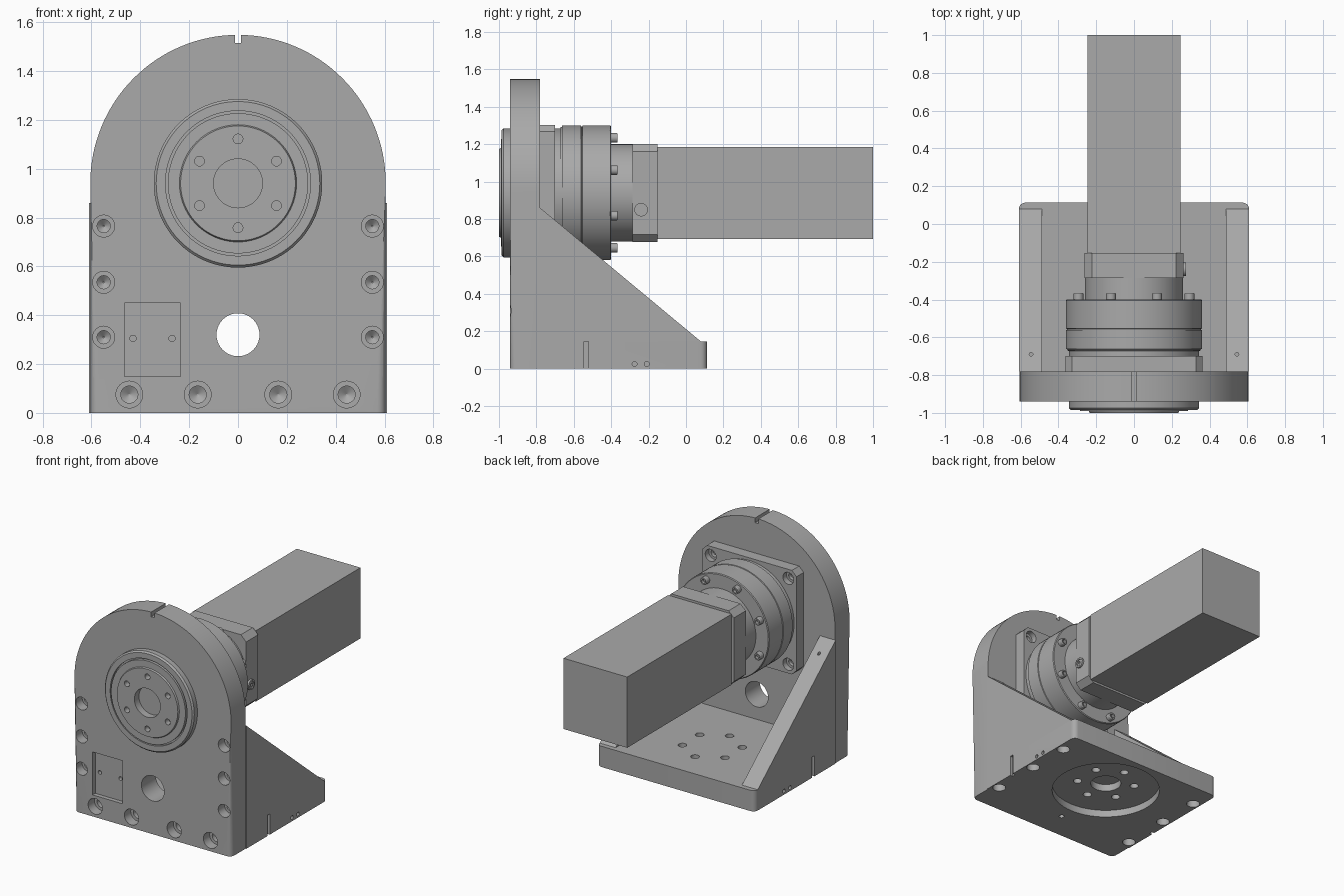
import bpy, bmesh, math
from mathutils import Vector

if "Cube" in bpy.data.objects:
    bpy.data.objects.remove(bpy.data.objects["Cube"])

grey = bpy.data.materials.new("machined grey")
grey.use_nodes = True
colour = (0.4, 0.4, 0.4, 1)
grey.diffuse_color = colour
grey.node_tree.nodes["Principled BSDF"].inputs["Base Color"].default_value = colour

AXIS_Z = 0.94  # height of the drive axis


def lathe(bm, profile, centre, axis, seg=24):
    """Closed turned solid from (radius, distance along axis) pairs."""
    turn = Vector(axis).to_track_quat('Z', 'Y')
    rings = []
    for r, h in profile:
        ring = []
        for i in range(seg):
            a = 2 * math.pi * i / seg
            p = Vector((r * math.cos(a), r * math.sin(a), h))
            ring.append(bm.verts.new(turn @ p + Vector(centre)))
        rings.append(ring)
    for low, high in zip(rings, rings[1:]):
        for i in range(seg):
            j = (i + 1) % seg
            bm.faces.new((low[i], low[j], high[j], high[i]))
    bm.faces.new(rings[0][::-1])
    bm.faces.new(rings[-1])


def rod(bm, r, length, centre, axis, seg=20):
    lathe(bm, [(r, 0), (r, length)], centre, axis, seg)


def prism(bm, outline, axis, a, b):
    """Extrude a 2D outline along axis 0, 1 or 2 from a to b."""
    def place(p, d):
        co = list(p)
        co.insert(axis, d)
        return bm.verts.new(co)
    near = [place(p, a) for p in outline]
    far = [place(p, b) for p in outline]
    bm.faces.new(near)
    bm.faces.new(far[::-1])
    for i in range(len(near)):
        j = (i + 1) % len(near)
        bm.faces.new((near[i], far[i], far[j], near[j]))


def box(bm, x, y, z):
    prism(bm, [(x[0], z[0]), (x[1], z[0]), (x[1], z[1]), (x[0], z[1])], 1, *y)


def octagon(half, c, cz=AXIS_Z):
    pts = [(half - c, half), (half, half - c), (half, c - half), (half - c, -half)]
    pts += [(-x, -z) for x, z in pts]
    return [(x, z + cz) for x, z in pts]


def make(name, bm, cutters=()):
    def to_object(label, mesh_bm):
        bmesh.ops.recalc_face_normals(mesh_bm, faces=mesh_bm.faces)
        mesh = bpy.data.meshes.new(label)
        mesh_bm.to_mesh(mesh)
        mesh_bm.free()
        ob = bpy.data.objects.new(label, mesh)
        bpy.context.collection.objects.link(ob)
        mesh.materials.append(grey)
        return ob
    ob = to_object(name, bm)
    bpy.ops.object.select_all(action='DESELECT')
    bpy.context.view_layer.objects.active = ob
    ob.select_set(True)
    for cut in cutters:
        tool = to_object("cutter", cut)
        tool.hide_render = True
        mod = ob.modifiers.new("cut", 'BOOLEAN')
        mod.operation = 'DIFFERENCE'
        mod.solver = 'EXACT'
        mod.object = tool
        bpy.ops.object.modifier_apply(modifier=mod.name)
        bpy.data.objects.remove(tool)
    bpy.ops.object.shade_smooth_by_angle(angle=math.radians(30))
    return ob


def counterbore(bm, r, inner, centre, axis):
    lathe(bm, [(r, 0), (r, .08), (inner, .08), (inner, .11), (.003, .13)], centre, axis)


def circle_points(radius, count, start):
    for i in range(count):
        a = math.radians(start + 360 * i / count)
        yield radius * math.cos(a), radius * math.sin(a)


# Arched front plate with a rounded front rim
bm = bmesh.new()
arch = [(-.605, 0), (.605, 0)]
arch += [(.605 * math.cos(math.pi * i / 64), AXIS_Z + .608 * math.sin(math.pi * i / 64))
         for i in range(65)]
prism(bm, arch, 1, -.94, -.78)
rim = [e for e in bm.edges if all(v.co.y < -.93 for v in e.verts)
       and any(v.co.z > .01 for v in e.verts)]
bmesh.ops.bevel(bm, geom=rim, offset=.035, segments=5, profile=.5, affect='EDGES')

cuts = bmesh.new()
box(cuts, (-.0125, .0125), (-1, -.7), (1.515, 1.6))
box(cuts, (-.465, -.235), (-1, -.91), (.15, .45))
rod(cuts, .088, .4, (0, -1, .32), (0, 1, 0), 40)
for side in (-1, 1):
    for x in (.165, .445):
        counterbore(cuts, .055, .035, (side * x, -.95, .075), (0, 1, 0))
    for z in (.31, .535, .765):
        counterbore(cuts, .045, .027, (side * .55, -.95, z), (0, 1, 0))
pocket_holes = bmesh.new()
for x in (-.43, -.27):
    rod(pocket_holes, .013, .08, (x, -.93, .305), (0, 1, 0), 16)
make("front_plate", bm, [cuts, pocket_holes])

# Base plate with rounded rear corners
bm = bmesh.new()
outline = [(-.61, -.78), (.61, -.78)]
for cx, start in ((.575, 0), (-.575, 90)):
    for i in range(7):
        a = math.radians(start + 15 * i)
        outline.append((cx + .035 * math.cos(a), .078 + .035 * math.sin(a)))
prism(bm, outline, 2, 0, .145)

cuts = bmesh.new()
rod(cuts, .355, .15, (0, -.29, -.1), (0, 0, 1), 64)
rod(cuts, .018, .15, (0, -.745, -.1), (0, 0, 1), 16)
for side in (-1, 1):
    for y in (-.72, -.37, -.06):
        rod(cuts, .043, .18, (side * .56, y, -.1), (0, 0, 1))
    box(cuts, sorted((side * .59, side * .7)), (-.545, -.52), (-.1, .144))
    for y in (-.275, -.21):
        rod(cuts, .013, .1, (side * .65, y, .025), (-side, 0, 0), 16)
holes = bmesh.new()
rod(holes, .1, .09, (0, -.29, .01), (0, 0, 1), 40)
for x, y in circle_points(.19, 6, 90):
    rod(holes, .028, .3, (x, y - .29, .01), (0, 0, 1))
make("base_plate", bm, [cuts, holes])

# Side gussets
for side, name in ((1, "left_gusset"), (-1, "right_gusset")):
    bm = bmesh.new()
    prism(bm, [(-.78, .145), (.08, .145), (-.78, .86)], 0, side * .488, side * .61)
    cuts = bmesh.new()
    rod(cuts, .01, .2, (side * .545, -.69, .7), (0, 0, 1), 12)
    make(name, bm, [cuts])

# Output flange with grooves, centre bore and bolt holes
bm = bmesh.new()
lathe(bm, [(.345, .06), (.345, .025), (.335, .014), (.297, .014), (.297, .03), (.287, .03),
           (.287, .01), (.24, .01), (.235, 0), (.1, 0), (.1, .05)],
      (0, -1, AXIS_Z), (0, 1, 0), 80)
cuts = bmesh.new()
for x, z in circle_points(.182, 6, 90):
    rod(cuts, .02, .08, (x, -1.04, z + AXIS_Z), (0, 1, 0), 16)
make("output_flange", bm, [cuts])

# Square mounting flange of the gearbox
bm = bmesh.new()
prism(bm, octagon(.363, .035), 1, -.78, -.70)
cuts = bmesh.new()
for x, z in circle_points(.3 * math.sqrt(2), 4, 45):
    lathe(cuts, [(.042, 0), (.042, .08), (.025, .08), (.025, .105)],
          (x, -.66, z + AXIS_Z), (0, -1, 0))
make("mounting_flange", bm, [cuts])

# Round gearbox body and neck
bm = bmesh.new()
lathe(bm, [(.345, -.70), (.345, -.672), (.352, -.67), (.352, -.664), (.36, -.662),
           (.36, -.562), (.355, -.56), (.355, -.555), (.36, -.553), (.36, -.405),
           (.355, -.40), (.26, -.40), (.26, -.28)],
      (0, 0, AXIS_Z), (0, 1, 0), 80)
make("gearbox_body", bm)

# Socket head bolts around the gearbox
bm = bmesh.new()
for x, z in circle_points(.318, 8, 22.5):
    lathe(bm, [(.026, 0), (.026, .03), (.023, .035), (.014, .035), (.014, .015)],
          (x, -.40, z + AXIS_Z), (0, 1, 0), 18)
make("gearbox_bolts", bm)

# Motor adapter with its clamp screw
bm = bmesh.new()
prism(bm, octagon(.262, .04), 1, -.285, -.153)
make("motor_adapter", bm)
bm = bmesh.new()
lathe(bm, [(.036, 0), (.036, .015), (.024, .015), (.024, .008), (.02, .008), (.02, .012),
           (.01, .012), (.01, .004)], (.26, -.24, .85), (1, 0, 0))
make("clamp_screw", bm)

# Motor
bm = bmesh.new()
box(bm, (-.246, .246), (-.153, 1), (.692, 1.186))
make("motor", bm)
